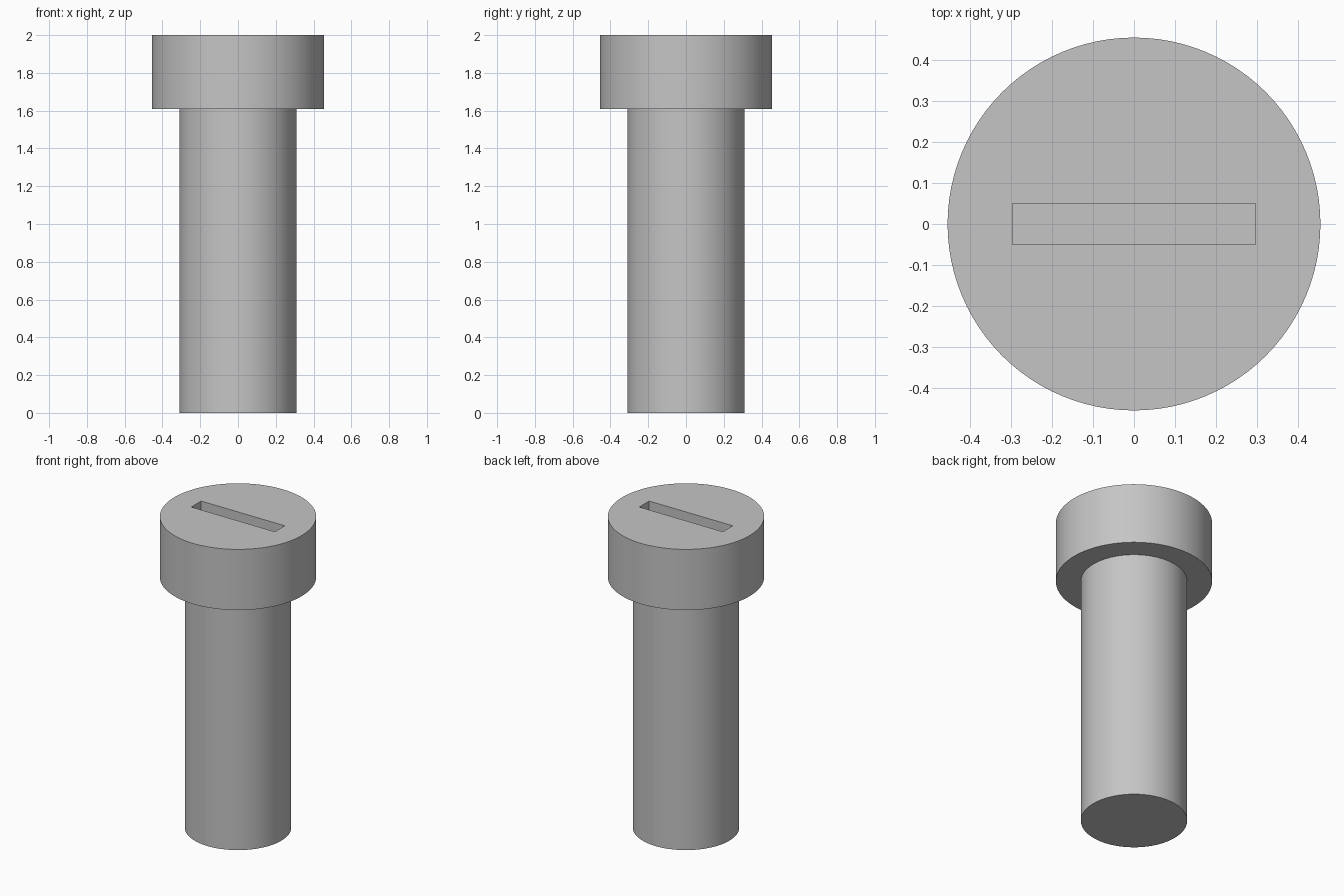
import bpy
import bmesh
import math

default = bpy.data.objects.get("Cube")
if default:
    bpy.data.objects.remove(default, do_unlink=True)

SIDES = 96
HEIGHT, HEAD_BASE = 2.0, 1.61
SHAFT_R, HEAD_R = 0.31, 0.455
SLOT_LENGTH, SLOT_WIDTH, SLOT_DEPTH = 0.594, 0.1, 0.2

# Plain grey metal
steel = bpy.data.materials.new("grey_steel")
steel.use_nodes = True
grey = (0.56, 0.56, 0.56, 1.0)
steel.diffuse_color = grey
steel.node_tree.nodes["Principled BSDF"].inputs["Base Color"].default_value = grey


def add_object(name, bm):
    bmesh.ops.recalc_face_normals(bm, faces=bm.faces)
    mesh = bpy.data.meshes.new(name)
    bm.to_mesh(mesh)
    bm.free()
    mesh.materials.append(steel)
    obj = bpy.data.objects.new(name, mesh)
    bpy.context.collection.objects.link(obj)
    return obj


# Shaft and head turned as one solid
profile = [(SHAFT_R, 0), (SHAFT_R, HEAD_BASE), (HEAD_R, HEAD_BASE), (HEAD_R, HEIGHT)]
bm = bmesh.new()
angles = [2 * math.pi * i / SIDES for i in range(SIDES)]
rings = [[bm.verts.new((r * math.cos(a), r * math.sin(a), z)) for a in angles]
         for r, z in profile]
for low, high in zip(rings, rings[1:]):
    for i in range(SIDES):
        j = (i + 1) % SIDES
        bm.faces.new((low[i], low[j], high[j], high[i]))
bm.faces.new(rings[0])
bm.faces.new(rings[-1])
screw = add_object("screw_body", bm)

# Screwdriver slot cut into the head
bm = bmesh.new()
bmesh.ops.create_cube(bm, size=1)
bmesh.ops.scale(bm, vec=(SLOT_LENGTH, SLOT_WIDTH, 2 * SLOT_DEPTH), verts=bm.verts)
bmesh.ops.translate(bm, vec=(0, 0, HEIGHT), verts=bm.verts)
cutter = add_object("slot_cutter", bm)
cutter.hide_render = True

cut = screw.modifiers.new("slot", "BOOLEAN")
cut.operation = "DIFFERENCE"
cut.solver = "EXACT"
cut.object = cutter
bpy.context.view_layer.objects.active = screw
screw.select_set(True)
bpy.ops.object.modifier_apply(modifier=cut.name)
bpy.data.objects.remove(cutter, do_unlink=True)

# Smooth round walls with crisp rims
bpy.ops.object.shade_smooth_by_angle(angle=math.radians(30))
